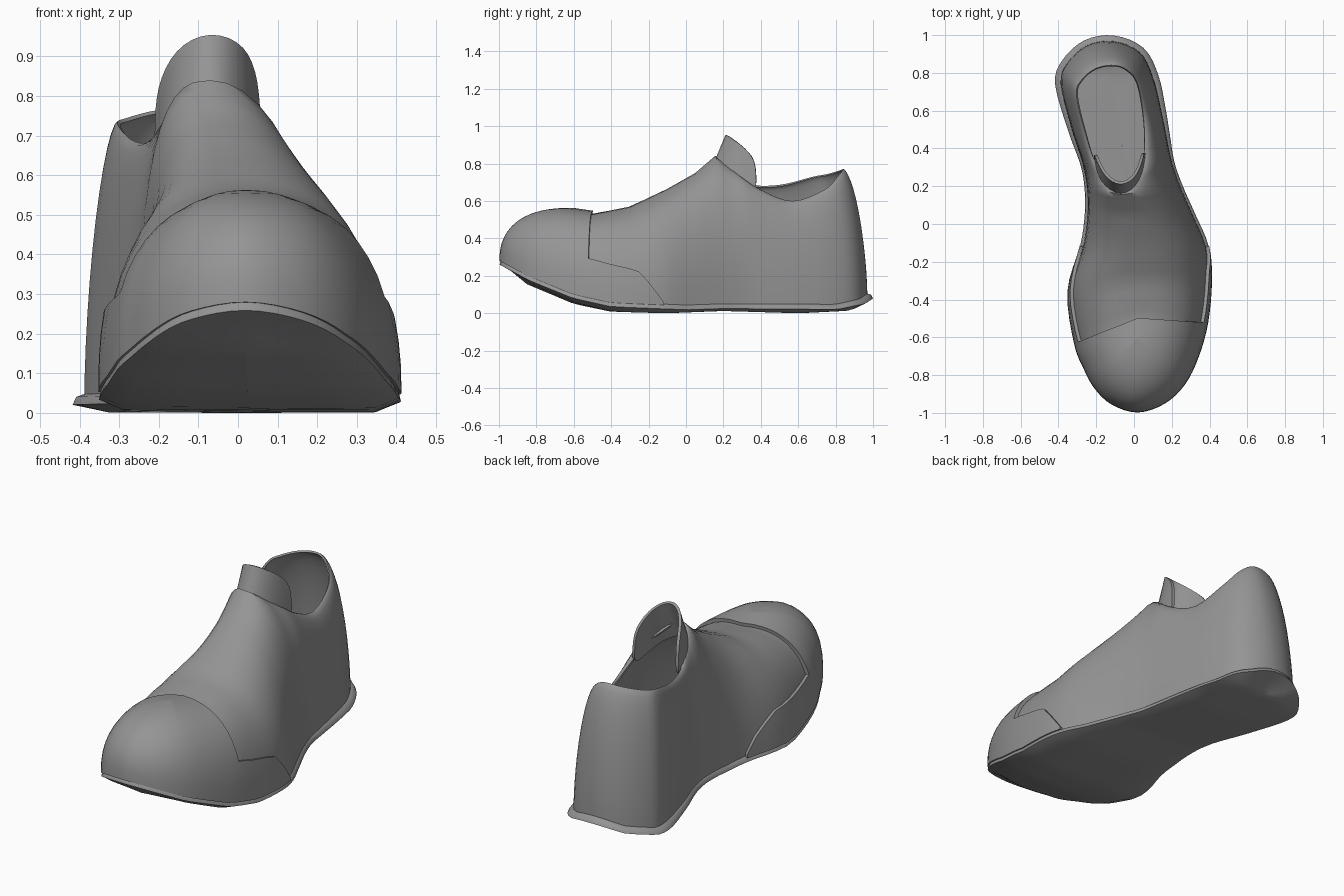
import bpy, bmesh, math
from mathutils import Vector

if "Cube" in bpy.data.objects:
    bpy.data.objects.remove(bpy.data.objects["Cube"])

# Ground outline of the upper: toe, right side, heel, left side back to toe
BASE = [(.02, -.98), (.155, -.935), (.255, -.84), (.325, -.7), (.375, -.52), (.395, -.3), (.38, -.12),
        (.31, .05), (.245, .2), (.2, .33), (.175, .45), (.145, .6), (.1, .78), (.03, .91),
        (-.11, .968), (-.25, .945), (-.355, .85), (-.388, .74), (-.33, .5), (-.275, .33), (-.25, .2),
        (-.247, .05), (-.27, -.12), (-.335, -.36), (-.3, -.63), (-.25, -.76), (-.195, -.86), (-.11, -.94)]
# Instep ridge (shared by both sides) and the collar round the opening
RIDGE = [(.02, -.62, .545), (.02, -.61, .545), (.02, -.6, .545), (.02, -.57, .54), (.02, -.5, .53),
         (.01, -.3, .57), (-.02, -.1, .665), (-.04, .05, .75), (-.07, .155, .84)]
COLLAR = [(.035, .28, .74), (.055, .41, .655), (.05, .57, .6), (.02, .74, .66), (-.03, .81, .73),
          (-.1, .84, .77), (-.2, .825, .765), (-.28, .76, .745), (-.305, .68, .73),
          (-.26, .49, .685), (-.2, .32, .7)]
TOP = RIDGE + COLLAR + RIDGE[:0:-1]
N = len(BASE)
EDGE_Z = [(-1, .27), (-.83, .175), (-.6, .08), (-.4, .035), (0, .018), (.2, .025), (.8, .02), (.93, .05), (1, .1)]
BOTTOM_Z = [(-.85, .155), (-.6, .05), (-.4, .008), (-.1, 0), (.2, .012), (.6, 0), (.85, .012)]
SPINE_X = [(-.85, .02), (-.3, .03), (.1, .02), (.4, -.06), (.85, -.13)]


def lerp_table(table, t):
    if t <= table[0][0]:
        return table[0][1]
    for (a, u), (b, v) in zip(table, table[1:]):
        if t <= b:
            return u + (v - u) * (t - a) / (b - a)
    return table[-1][1]


def spline(points, c):
    """Smooth point at position c of a closed loop."""
    i, t = math.floor(c), c - math.floor(c)
    p0, p1, p2, p3 = (Vector(points[(i + k) % N]) for k in (-1, 0, 1, 2))
    return .5 * (2 * p1 + (p2 - p0) * t + (2 * p0 - 5 * p1 + 4 * p2 - p3) * t * t
                 + (3 * p1 - p0 - 3 * p2 + p3) * t ** 3)


def surface(c, s):
    """Point on the upper: s runs from the sole (0) to the ridge or collar (1)."""
    i, t = math.floor(c), c - math.floor(c)
    b = spline(BASE, c)
    if 9 <= c % N < 19:
        top = spline(TOP, c)
    else:
        top = Vector(TOP[i % N]).lerp(Vector(TOP[(i + 1) % N]), t)
    low = Vector((b.x, b.y, lerp_table(EDGE_Z, b.y) + .02))
    left = [(-.7, 2.4), (-.1, 2.5), (.2, 2.8), (.4, 2.2), (.75, 1.6)]
    right = [(-.7, 2.4), (-.5, 2.5), (-.1, 2.05), (.25, 2), (.6, 1.9), (.9, 1.65)]
    n = lerp_table(left if c % N > N / 2 else right, b.y)
    a = s * math.pi / 2
    h = max(math.cos(a), 0) ** (2 / n) if s < 1 else 0
    v = math.sin(a) ** (2 / n) if s > 0 else 0
    return Vector((top.x + (low.x - top.x) * h, top.y + (low.y - top.y) * h,
                   low.z + (top.z - low.z) * v))


def loft(bm, columns, closed=False):
    cols = [[bm.verts.new(p) for p in col] for col in columns]
    pairs = list(zip(cols, cols[1:])) + ([(cols[-1], cols[0])] if closed else [])
    for a, b in pairs:
        for k in range(len(a) - 1):
            bm.faces.new((a[k], b[k], b[k + 1], a[k + 1]))


dark_grey = bpy.data.materials.new("dark_grey")
dark_grey.diffuse_color = (.3, .3, .3, 1)
dark_grey.use_nodes = True
dark_grey.node_tree.nodes["Principled BSDF"].inputs["Base Color"].default_value = dark_grey.diffuse_color


def finish(name, bm, thickness=0, offset=-1, subdiv=0):
    bmesh.ops.remove_doubles(bm, verts=bm.verts, dist=.0005)
    bmesh.ops.dissolve_degenerate(bm, edges=bm.edges, dist=.0001)
    mesh = bpy.data.meshes.new(name)
    bm.to_mesh(mesh)
    bm.free()
    mesh.materials.append(dark_grey)
    ob = bpy.data.objects.new(name, mesh)
    bpy.context.collection.objects.link(ob)
    bpy.ops.object.select_all(action='DESELECT')
    ob.select_set(True)
    bpy.context.view_layer.objects.active = ob
    if subdiv:
        m = ob.modifiers.new("smooth", 'SUBSURF')
        m.levels = m.render_levels = subdiv
        bpy.ops.object.modifier_apply(modifier=m.name)
    if thickness:
        m = ob.modifiers.new("thickness", 'SOLIDIFY')
        m.thickness, m.offset = thickness, offset
        bpy.ops.object.modifier_apply(modifier=m.name)
    bpy.ops.object.shade_smooth_by_angle(angle=math.radians(50))
    return ob


ROWS, SUB = 12, 4

# Upper: one skin from sole to collar
bm = bmesh.new()
loft(bm, [[surface(i / SUB, r / ROWS) for r in range(ROWS + 1)] for i in range(N * SUB)], True)
finish("upper", bm, .01)

# Toe cap with a low strip trailing back along each side
bm = bmesh.new()
loft(bm, [[surface(i / SUB, r / ROWS) for r in range(ROWS + 1)] for i in range(-4 * SUB, 4 * SUB + 1)])
strip_height = [(4, .25), (5.2, .19), (6, .01)]
for lo, hi in ((4, 6), (-6, -4)):
    loft(bm, [[surface(i / SUB, lerp_table(strip_height, abs(i / SUB)) * r / 3) for r in range(4)]
              for i in range(lo * SUB, hi * SUB + 1)])
finish("toe_cap", bm, .018, 1)

# Sole: thin slab with a turned-up toe and a flared heel lip
bm = bmesh.new()
columns = []
for i in range(N * SUB):
    c = i / SUB
    p = spline(BASE, c)
    t = (spline(BASE, c + .05) - spline(BASE, c - .05)).normalized()
    out = Vector((t.y, -t.x))
    flare = lerp_table([(-.2, .016), (.3, .012), (.75, .03)], p.y)
    z = lerp_table(EDGE_Z, p.y)
    y = max(-.85, min(.85, p.y))
    spine = Vector((lerp_table(SPINE_X, y), y))
    bottom = lerp_table(BOTTOM_Z, y)
    col = [spine.to_3d() + Vector((0, 0, lerp_table(EDGE_Z, y) + .02))]
    for d, dz in ((-.008, .03), (flare * .7, .02), (flare, 0)):
        col.append((p + out * d).to_3d() + Vector((0, 0, z + dz)))
    under = (p - out * .03).lerp(spine, .04)
    rim = max(bottom, z - .025)
    col.append(under.to_3d() + Vector((0, 0, rim)))
    for f in (.5, 1):
        col.append(under.lerp(spine, f).to_3d() + Vector((0, 0, bottom + (rim - bottom) * (1 - f))))
    columns.append(col)
loft(bm, columns, True)
bmesh.ops.remove_doubles(bm, verts=bm.verts, dist=.0005)
bmesh.ops.recalc_face_normals(bm, faces=bm.faces)
finish("sole", bm)

# Tongue: curved flap standing at the front of the opening
low = [(.055, .38, .63), (.045, .22, .7), (-.07, .09, .77), (-.195, .22, .7), (-.205, .37, .63)]
high = [(.045, .37, .84), (.015, .255, .93), (-.07, .2, .965), (-.155, .255, .92), (-.2, .36, .82)]
bm = bmesh.new()
loft(bm, [[Vector(a).lerp(Vector(b), f) for f in (0, .5, 1)] for a, b in zip(low, high)])
finish("tongue", bm, .015, 0, 2)
